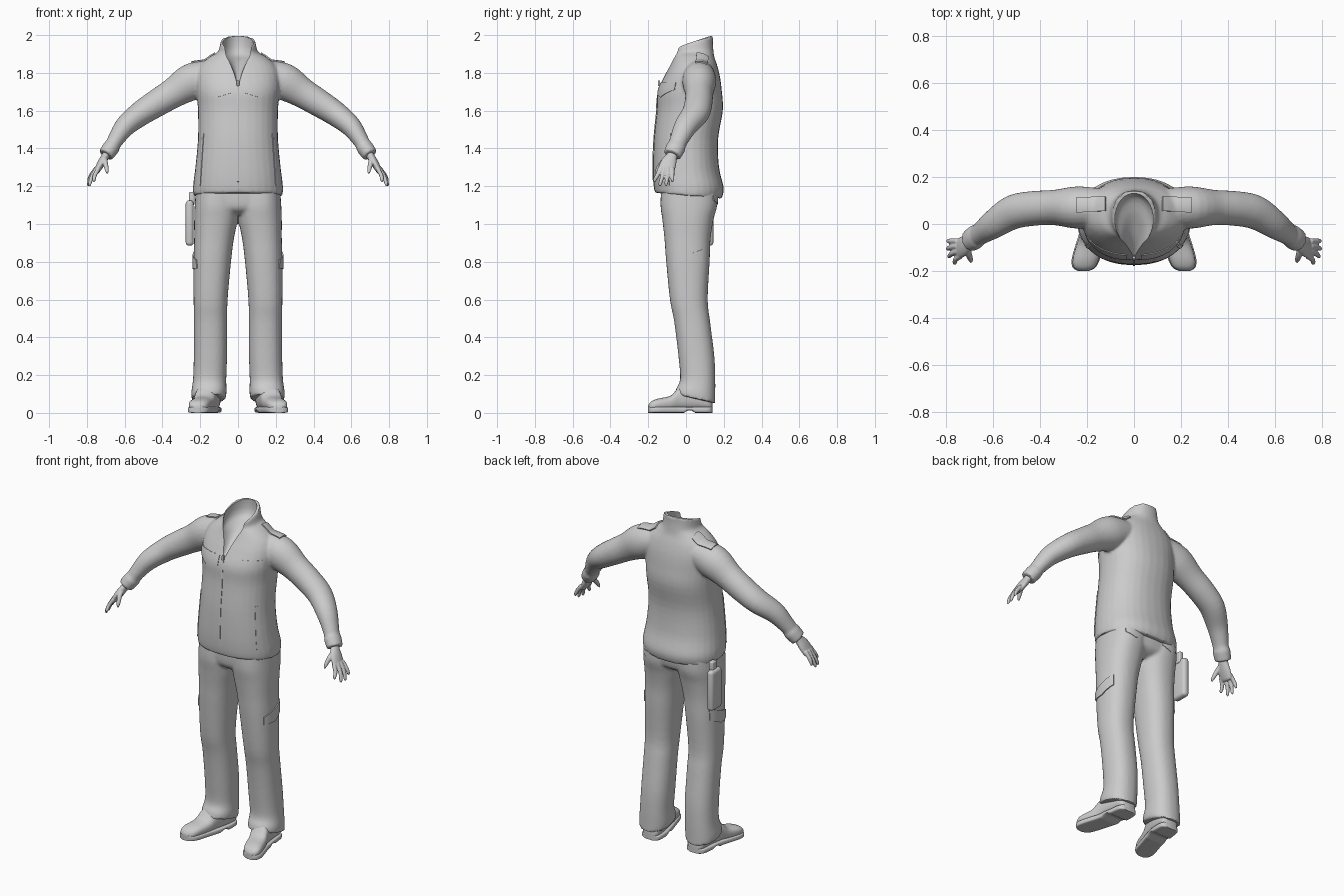
import bpy, bmesh, math
from mathutils import Vector

if "Cube" in bpy.data.objects:
    bpy.data.objects.remove(bpy.data.objects["Cube"])

grey = bpy.data.materials.new("plain grey")
grey.use_nodes = True
grey.diffuse_color = (0.6, 0.6, 0.6, 1)
grey.node_tree.nodes["Principled BSDF"].inputs["Base Color"].default_value = grey.diffuse_color


def smooth_rows(rows, steps=4):
    """Catmull-Rom interpolation between the given sections."""
    out = []
    for i in range(len(rows) - 1):
        a, b, c, d = (rows[max(i - 1, 0)], rows[i], rows[i + 1], rows[min(i + 2, len(rows) - 1)])
        for k in range(steps):
            t = k / steps
            out.append([0.5 * (2 * q + (r - p) * t + (2 * p - 5 * q + 4 * r - s) * t * t
                               + (3 * q - p - 3 * r + s) * t ** 3)
                        for p, q, r, s in zip(a, b, c, d)])
    return out + [list(rows[-1])]


def loft(bm, rings, power=2.0, sides=32):
    """Skin a closed solid over (centre, u, v) superellipse rings."""
    loops = []
    for centre, u, v in rings:
        loop = []
        for k in range(sides):
            a = 2 * math.pi * k / sides
            c, s = math.cos(a), math.sin(a)
            loop.append(bm.verts.new(centre + u * math.copysign(abs(c) ** (2 / power), c)
                                     + v * math.copysign(abs(s) ** (2 / power), s)))
        loops.append(loop)
    for lo, hi in zip(loops, loops[1:]):
        for k in range(sides):
            j = (k + 1) % sides
            bm.faces.new((lo[k], lo[j], hi[j], hi[k]))
    bm.faces.new(loops[0][::-1])
    bm.faces.new(loops[-1])


def stack(bm, rows, side=1, power=2.0):
    """Level sections: z, x, y, half width, half depth, tilt."""
    loft(bm, [(Vector((side * x, y, z)), Vector((rx, 0, 0)), Vector((0, ry, tilt)))
              for z, x, y, rx, ry, tilt in smooth_rows(rows)], power)


def limb(bm, rows, side=1, sides=24):
    """Sections square to a path: x, y, z, depth radius, height radius."""
    rows = smooth_rows(rows)
    pts = [Vector((side * r[0], r[1], r[2])) for r in rows]
    rings = []
    for i, p in enumerate(pts):
        t = (pts[min(i + 1, len(pts) - 1)] - pts[max(i - 1, 0)]).normalized()
        u = (Vector((0, 1, 0)) - t * t.y).normalized()
        rings.append((p, u * rows[i][3], t.cross(u) * rows[i][4]))
    loft(bm, rings, 2.0, sides)


def make(name, bm):
    bmesh.ops.recalc_face_normals(bm, faces=bm.faces[:])
    mesh = bpy.data.meshes.new(name)
    bm.to_mesh(mesh)
    bm.free()
    ob = bpy.data.objects.new(name, mesh)
    bpy.context.collection.objects.link(ob)
    mesh.materials.append(grey)
    return ob


def finish(ob, angle=40):
    """Apply the modifiers, then shade smooth with sharp edges kept."""
    bpy.context.view_layer.update()
    mesh = bpy.data.meshes.new_from_object(ob.evaluated_get(bpy.context.evaluated_depsgraph_get()))
    ob.modifiers.clear()
    ob.data = mesh
    mesh.materials.clear()
    mesh.materials.append(grey)
    mesh.polygons.foreach_set("use_smooth", [True] * len(mesh.polygons))
    mesh.set_sharp_from_angle(angle=math.radians(angle))
    return ob


def fuse(ob, voxel, rounds):
    m = ob.modifiers.new("fuse", 'REMESH')
    m.mode, m.voxel_size = 'VOXEL', voxel
    m = ob.modifiers.new("soften", 'SMOOTH')
    m.factor, m.iterations = 0.5, rounds


# Jacket: body with collar, and both sleeves, fused into one skin
bm = bmesh.new()
stack(bm, [(1.15, 0, .012, .236, .177, -.015), (1.2, 0, .014, .238, .186, -.01),
           (1.3, 0, 0, .226, .175, 0), (1.45, 0, 0, .212, .17, 0),
           (1.6, 0, .02, .212, .175, 0), (1.7, 0, .02, .22, .17, 0),
           (1.78, 0, .032, .222, .148, 0), (1.84, 0, .04, .2, .125, 0),
           (1.885, 0, .042, .15, .108, 0), (1.91, 0, .04, .108, .105, .01),
           (1.935, 0, .037, .098, .105, .03), (1.965, 0, .037, .092, .107, .035)], 1, 2.25)
for side in (1, -1):
    limb(bm, [(.13, .07, 1.79, .08, .08), (.24, .07, 1.755, .09, .098),
              (.34, .07, 1.695, .075, .08), (.43, .066, 1.64, .074, .073),
              (.515, .05, 1.585, .073, .066), (.595, .0, 1.52, .062, .056),
              (.645, -.035, 1.45, .05, .044), (.665, -.05, 1.415, .046, .041),
              (.67, -.053, 1.407, .052, .045), (.7, -.073, 1.365, .048, .042)], side)
jacket = make("jacket", bm)
fuse(jacket, .008, 5)
bm = bmesh.new()
stack(bm, [(1.735, 0, -.16, .006, .02, 0), (1.8, 0, -.11, .022, .05, 0),
           (1.86, 0, -.05, .048, .09, 0), (1.91, 0, .015, .08, .11, 0),
           (2.03, 0, .02, .078, .108, 0)])
cutter = make("neck_cutter", bm)
cutter.hide_render = True
cut = jacket.modifiers.new("neck opening", 'BOOLEAN')
cut.operation, cut.object = 'DIFFERENCE', cutter
finish(jacket)
bpy.data.objects.remove(cutter)

# Trousers: hips and two legs
bm = bmesh.new()
stack(bm, [(1.05, 0, .01, .15, .09, 0), (1.09, 0, .015, .215, .14, 0), (1.2, 0, .017, .222, .148, 0)], 1, 2.4)
for side in (1, -1):
    stack(bm, [(1.2, .11, .017, .112, .148, 0), (1.1, .112, .015, .117, .15, 0),
               (1.02, .117, .01, .115, .135, 0), (.92, .127, .008, .105, .122, 0),
               (.8, .136, .01, .099, .115, 0), (.6, .145, .015, .09, .1, 0),
               (.48, .145, .033, .088, .095, 0), (.3, .146, .055, .088, .095, 0),
               (.18, .15, .062, .088, .093, 0), (.11, .154, .052, .093, .103, -.02),
               (.075, .156, .048, .09, .107, -.025)], side, 2.3)
trousers = make("trousers", bm)
fuse(trousers, .009, 3)
finish(trousers)

# Boots: uppers and arched soles, turned slightly outward
foot = [(.14, .15, .03, .05), (.12, .15, .054, .1), (.05, .155, .06, .14), (-.03, .17, .056, .14),
        (-.08, .185, .056, .092), (-.15, .205, .055, .075), (-.185, .212, .043, .06), (-.2, .215, .018, .04)]
for side, label in ((1, "left"), (-1, "right")):
    upper, sole = bmesh.new(), bmesh.new()
    for bm, is_sole in ((upper, False), (sole, True)):
        rings = []
        for y, x, w, top in smooth_rows(foot):
            low = .012 if is_sole and -.01 < y < .05 else 0 if is_sole else .012
            high = .032 if is_sole else top
            rings.append((Vector((side * x, y, (low + high) / 2)),
                          Vector((w + (.005 if is_sole else 0), 0, 0)), Vector((0, 0, (high - low) / 2))))
        loft(bm, rings, 5 if is_sole else 2.5)
    finish(make(label + "_boot", upper))
    finish(make(label + "_sole", sole))

# Hands: palm, four fingers and a thumb
fingers = [(.738, -.137, .762, -.165, 1.222), (.748, -.116, .785, -.137, 1.2),
           (.752, -.094, .791, -.105, 1.2), (.75, -.073, .789, -.072, 1.222)]
for side, label in ((1, "left"), (-1, "right")):
    bm = bmesh.new()
    limb(bm, [(.675, -.055, 1.4, .028, .024), (.698, -.072, 1.365, .028, .021),
              (.722, -.092, 1.325, .042, .021), (.745, -.105, 1.285, .043, .016),
              (.752, -.108, 1.27, .034, .01)], side)
    for kx, ky, tx, ty, tz in fingers:
        limb(bm, [(kx, ky, 1.295, .012, .012), ((kx + tx) / 2 + .008, (ky + ty) / 2, (1.295 + tz) / 2, .011, .011),
                  (tx, ty, tz + .012, .009, .009), (tx, ty, tz, .004, .004)], side, 12)
    limb(bm, [(.708, -.085, 1.355, .015, .015), (.703, -.125, 1.325, .014, .014),
              (.695, -.15, 1.29, .011, .011), (.692, -.162, 1.268, .005, .005)], side, 12)
    hand = make(label + "_hand", bm)
    fuse(hand, .004, 2)
    finish(hand, 60)


def flap(name, target, axis, start, corners, drop=0.0, thick=.007):
    """Thin cloth plate laid on the target along an axis; drop points its lower edge."""
    bm = bmesh.new()
    nu, nv = 14, 8
    tl, tr, bl, br = (Vector(c) for c in corners)
    grid = []
    for j in range(nv + 1):
        row = []
        for i in range(nu + 1):
            u, v = i / nu, j / nv
            p = tl.lerp(tr, u).lerp(bl.lerp(br, u), v)
            p.y -= drop * v * (1 - abs(2 * u - 1))
            co = [p.x, p.y]
            co.insert(axis, start)
            row.append(bm.verts.new(co))
        grid.append(row)
    for j in range(nv):
        for i in range(nu):
            bm.faces.new((grid[j][i], grid[j][i + 1], grid[j + 1][i + 1], grid[j + 1][i]))
    ob = make(name, bm)
    wrap = ob.modifiers.new("lay", 'SHRINKWRAP')
    wrap.target, wrap.wrap_method = target, 'PROJECT'
    wrap.use_project_x, wrap.use_project_y, wrap.use_project_z = (axis == k for k in range(3))
    wrap.use_negative_direction, wrap.use_positive_direction = start > 0, start < 0
    solid = ob.modifiers.new("thickness", 'SOLIDIFY')
    solid.thickness, solid.offset = thick, 0
    finish(ob, 30)


# Pocket flaps, shoulder straps and pocket welts on each side
for side, label in ((1, "left"), (-1, "right")):
    s = side
    flap(label + "_chest_flap", jacket, 1, -1,
         [(s * .03, 1.75), (s * .2, 1.75), (s * .03, 1.695), (s * .2, 1.71)], .033)
    flap(label + "_jacket_welt", jacket, 1, -1,
         [(s * .18, 1.48), (s * .19, 1.48), (s * .198, 1.2), (s * .208, 1.2)])
    flap(label + "_shoulder_strap", jacket, 2, 3,
         [(s * .12, .115), (s * .245, .11), (s * .12, .055), (s * .245, .05)], 0, .014)
    flap(label + "_thigh_flap", trousers, 0, s,
         [(-.065, .81), (.085, .865), (-.065, .765), (.085, .8)], .02, .012)
    flap(label + "_back_flap", trousers, 1, 1,
         [(s * .07, 1.15), (s * .18, 1.15), (s * .07, 1.125), (s * .18, 1.125)], .025)
flap("front_placket", jacket, 1, -1, [(-.005, 1.73), (.005, 1.73), (-.005, 1.155), (.005, 1.155)])


def block(name, centre, size, bevel):
    bm = bmesh.new()
    bmesh.ops.create_cube(bm, size=1)
    for v in bm.verts:
        v.co = Vector(c + a * b for c, a, b in zip(centre, v.co, size))
    ob = make(name, bm)
    m = ob.modifiers.new("round", 'BEVEL')
    m.width, m.segments = bevel, 4
    finish(ob)


# Zip pull, and the hip pouch with its hanging strap
block("zip_pull", (0, -.143, 1.745), (.014, .012, .03), .004)
block("hip_pouch", (-.256, .095, 1.005), (.042, .1, .24), .018)
block("pouch_strap", (-.245, .095, 1.135), (.03, .04, .07), .008)
